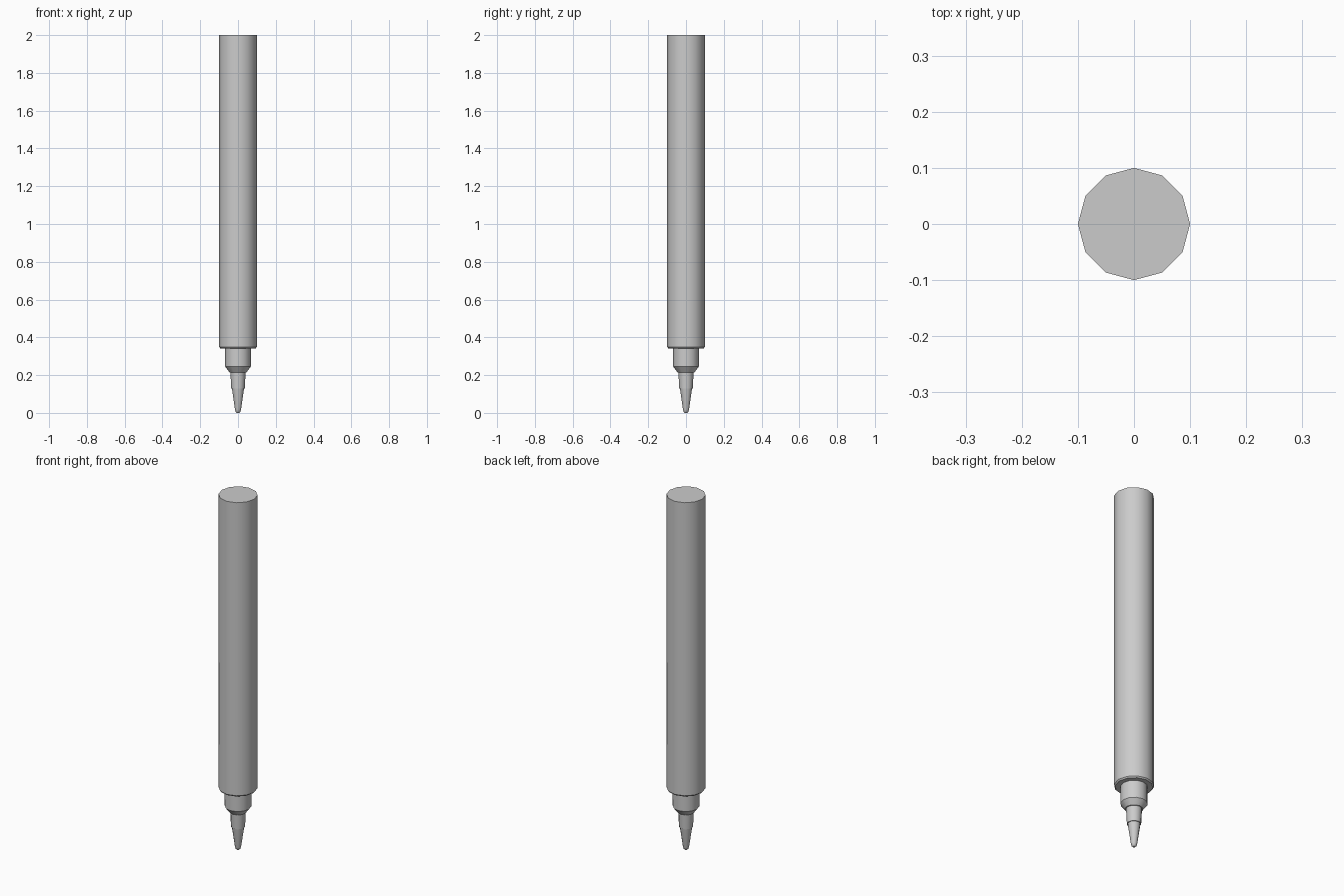
import bpy, bmesh, math

if "Cube" in bpy.data.objects:
    bpy.data.objects.remove(bpy.data.objects["Cube"])

SIDES = 12


def lathe(name, profile):
    """Closed 12-sided turned part from (radius, z) pairs, bottom to top."""
    bm = bmesh.new()
    rings = []
    for r, z in profile:
        rings.append([bm.verts.new((r * math.cos(2 * math.pi * i / SIDES),
                                    r * math.sin(2 * math.pi * i / SIDES), z))
                      for i in range(SIDES)])
    for lo, hi in zip(rings, rings[1:]):
        for i in range(SIDES):
            j = (i + 1) % SIDES
            bm.faces.new((lo[i], lo[j], hi[j], hi[i]))
    bm.faces.new(rings[0][::-1])
    bm.faces.new(rings[-1])
    mesh = bpy.data.meshes.new(name)
    bm.to_mesh(mesh)
    bm.free()
    obj = bpy.data.objects.new(name, mesh)
    bpy.context.collection.objects.link(obj)
    bpy.ops.object.select_all(action='DESELECT')
    obj.select_set(True)
    bpy.context.view_layer.objects.active = obj
    bpy.ops.object.shade_smooth_by_angle(angle=math.radians(35))
    return obj


# Whole pen as one stepped turned surface
lathe("pen", [
    # rounded felt nib
    (0.006, 0.0), (0.013, 0.006), (0.016, 0.018), (0.032, 0.13),
    # nib holder
    (0.036, 0.13), (0.040, 0.215),
    # sloped collar
    (0.045, 0.215), (0.068, 0.245), (0.068, 0.342),
    # barrel with a slightly eased lower edge
    (0.094, 0.342), (0.10, 0.349), (0.10, 2.0),
])
